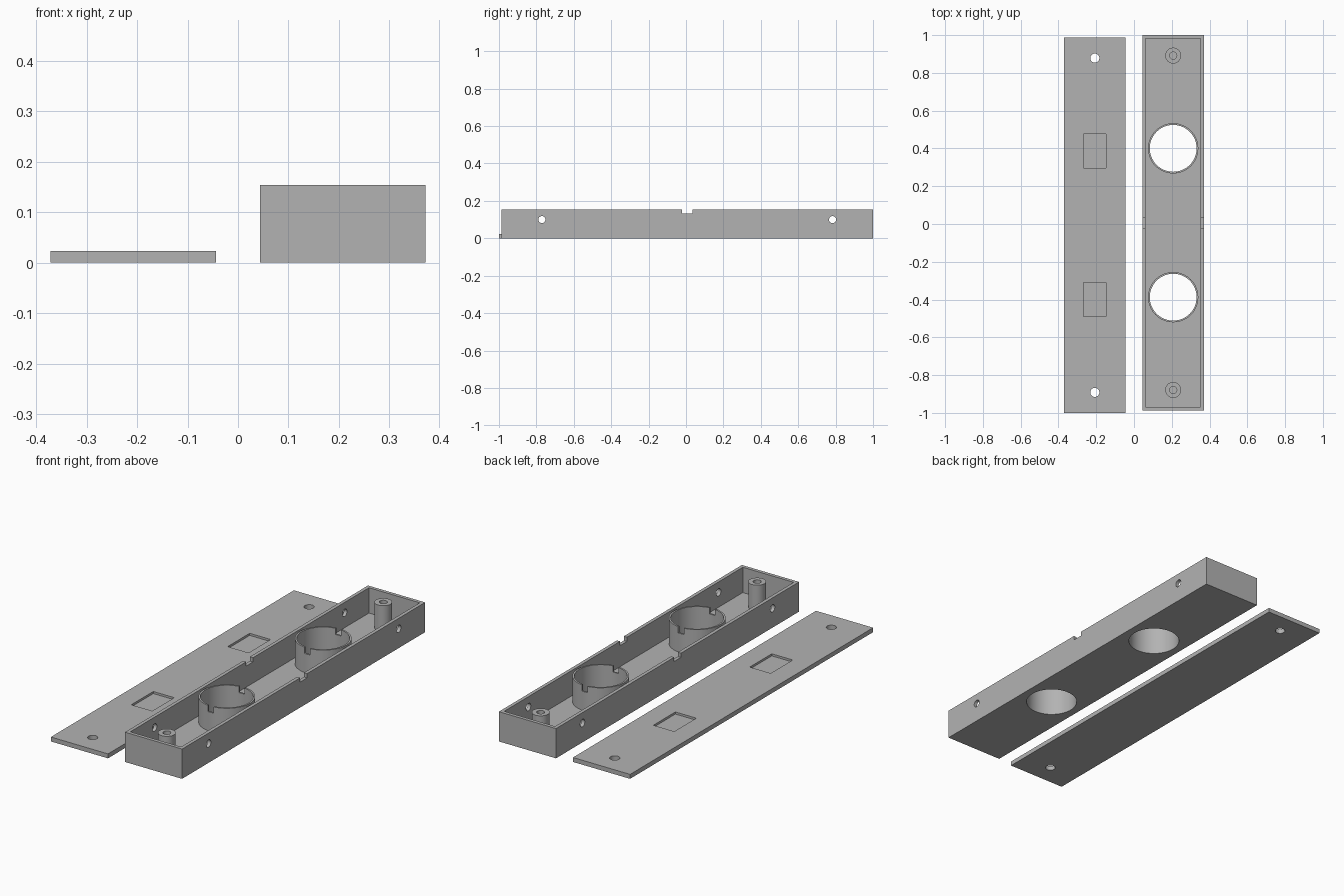
import bpy
import math

if "Cube" in bpy.data.objects:
    bpy.data.objects.remove(bpy.data.objects["Cube"], do_unlink=True)

grey = bpy.data.materials.new("plain grey")
grey.use_nodes = True
color = (0.45, 0.45, 0.45, 1)
grey.diffuse_color = color
grey.node_tree.nodes["Principled BSDF"].inputs["Base Color"].default_value = color


def block(name, x, y, z):
    """Box spanning the given (low, high) ranges."""
    spans = (x, y, z)
    bpy.ops.mesh.primitive_cube_add(size=1, location=[sum(s) / 2 for s in spans])
    ob = bpy.context.object
    ob.name = name
    ob.scale = [s[1] - s[0] for s in spans]
    bpy.ops.object.transform_apply(location=True, rotation=False, scale=True)
    ob.data.materials.append(grey)
    return ob


def rod(name, x, y, z, r, sides=64):
    """Upright cylinder spanning the z range."""
    bpy.ops.mesh.primitive_cylinder_add(vertices=sides, radius=r, depth=z[1] - z[0],
                                        location=(x, y, sum(z) / 2))
    ob = bpy.context.object
    ob.name = name
    ob.data.materials.append(grey)
    return ob


def cut(ob, cutters):
    """Subtract the cutters one by one, then discard them."""
    for c in cutters:
        c.hide_render = True
        mod = ob.modifiers.new("cut", "BOOLEAN")
        mod.operation = "DIFFERENCE"
        mod.solver = "EXACT"
        mod.object = c
        bpy.context.view_layer.objects.active = ob
        bpy.ops.object.modifier_apply(modifier=mod.name)
        bpy.data.objects.remove(c, do_unlink=True)


def smooth(ob):
    bpy.ops.object.select_all(action="DESELECT")
    ob.select_set(True)
    bpy.context.view_layer.objects.active = ob
    bpy.ops.object.shade_smooth_by_angle(angle=math.radians(30))


# Shared sizes
HEIGHT, FLOOR, WALL = 0.154, 0.023, 0.018
X0, X1, MID_X = 0.044, 0.371, 0.2075
Y0, Y1, MID_Y = -0.987, 1.0, 0.0065
CUP_IN, CUP_OUT, CUP_Y = 0.124, 0.133, 0.394
POST_Y, LID_Y = 0.885, -0.0065

# Open tray: cavity, cable notches, floor openings, side screw holes
tray = block("tray", (X0, X1), (Y0, Y1), (0, HEIGHT))
cutters = [
    block("cavity", (X0 + WALL, X1 - WALL), (Y0 + WALL, Y1 - WALL), (FLOOR, 0.3)),
    block("notch", (0, 0.5), (MID_Y - 0.028, MID_Y + 0.028), (0.132, 0.3)),
]
for s in (-1, 1):
    cutters.append(rod("opening", MID_X, MID_Y + s * CUP_Y, (-0.1, 0.3), CUP_IN))
    side = rod("side_hole", MID_X, MID_Y + s * 0.777, (-0.15, 0.35), 0.019, 32)
    side.rotation_euler.y = math.pi / 2
    side.location.z = 0.1
    cutters.append(side)
cut(tray, cutters)
smooth(tray)

for s, end in ((-1, "front"), (1, "back")):
    # Round sleeve with two rim notches
    y = MID_Y + s * CUP_Y
    sleeve = rod(end + "_sleeve", MID_X, y, (FLOOR, HEIGHT), CUP_OUT)
    cut(sleeve, [
        rod("bore", MID_X, y, (-0.1, 0.3), CUP_IN),
        block("rim_notch", (MID_X - 0.016, MID_X + 0.016), (y - 0.2, y + 0.2),
              (HEIGHT - 0.032, 0.3)),
    ])
    smooth(sleeve)

    # Screw post with a blind hole
    y = MID_Y + s * POST_Y
    post = rod(end + "_screw_post", MID_X, y, (FLOOR, HEIGHT), 0.042, 48)
    cut(post, [rod("screw_hole", MID_X, y, (-0.1, 0.3), 0.019, 32)])
    smooth(post)

# Flat cover: screw holes and shallow rectangular pockets
cover = block("cover", (-X1, -X0), (-Y1, -Y0), (0, FLOOR))
cutters = []
for s in (-1, 1):
    y = LID_Y + s * CUP_Y
    cutters.append(rod("cover_hole", -MID_X, LID_Y + s * POST_Y, (-0.1, 0.1), 0.024, 32))
    cutters.append(block("pocket", (-MID_X - 0.06, -MID_X + 0.06), (y - 0.09, y + 0.09),
                         (FLOOR - 0.011, 0.1)))
cut(cover, cutters)
smooth(cover)
